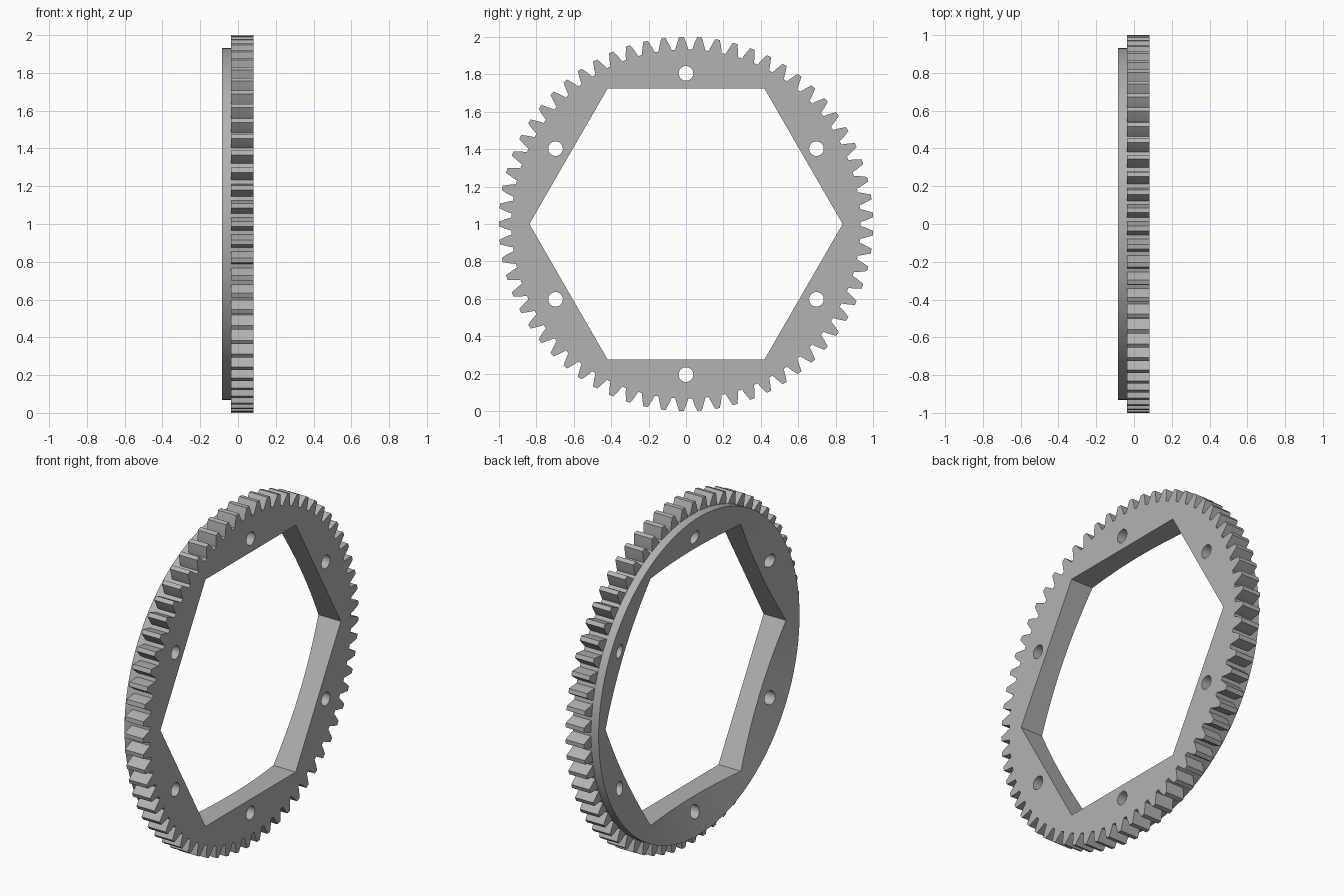
import bpy, bmesh
from math import pi, sin, cos, radians

cube = bpy.data.objects.get("Cube")
if cube:
    bpy.data.objects.remove(cube, do_unlink=True)

TEETH, TIP, ROOT, PITCH = 65, 1.0, 0.933, 0.97
X_BACK, X_GEAR, X_FRONT = -0.085, -0.036, 0.082

steel = bpy.data.materials.new("plain grey")
steel.use_nodes = True
grey = (0.45, 0.45, 0.45, 1)
steel.diffuse_color = grey
steel.node_tree.nodes["Principled BSDF"].inputs["Base Color"].default_value = grey


def polar(r, a):
    """Point in the y-z plane around the gear axis."""
    return (r * cos(a), 1 + r * sin(a))


def finish(bm, name):
    bmesh.ops.recalc_face_normals(bm, faces=bm.faces)
    mesh = bpy.data.meshes.new(name)
    bm.to_mesh(mesh)
    bm.free()
    mesh.materials.append(steel)
    obj = bpy.data.objects.new(name, mesh)
    bpy.context.collection.objects.link(obj)
    return obj


def prism(name, outline, x0, x1):
    """Extrude a y-z outline along x."""
    bm = bmesh.new()
    face = bm.faces.new([bm.verts.new((x0, y, z)) for y, z in outline])
    new = bmesh.ops.extrude_face_region(bm, geom=[face])["geom"]
    moved = [v for v in new if isinstance(v, bmesh.types.BMVert)]
    bmesh.ops.translate(bm, verts=moved, vec=(x1 - x0, 0, 0))
    return finish(bm, name)


def lathe(name, profile, steps):
    """Revolve a closed (radius, x) profile around the gear axis."""
    bm = bmesh.new()
    rings = []
    for i in range(steps):
        ring = []
        for r, x in profile:
            ring.append(bm.verts.new((x, *polar(r, 2 * pi * i / steps))))
        rings.append(ring)
    n = len(profile)
    for i in range(steps):
        a, b = rings[i], rings[(i + 1) % steps]
        for j in range(n):
            k = (j + 1) % n
            bm.faces.new((a[j], a[k], b[k], b[j]))
    return finish(bm, name)


def combine(target, other, operation):
    mod = target.modifiers.new(operation.title(), "BOOLEAN")
    mod.operation, mod.solver, mod.object = operation, "EXACT", other
    bpy.context.view_layer.objects.active = target
    bpy.ops.object.modifier_apply(modifier=mod.name)
    bpy.data.objects.remove(other, do_unlink=True)


# Toothed ring: half of a tooth flank, mirrored about each tooth centre
flank = [(ROOT, 0.0345), (PITCH - 0.018, 0.0295), (PITCH, 0.0235), (TIP, 0.0125)]
outline = []
for t in range(TEETH):
    centre = pi + 2 * pi * t / TEETH
    outline += [polar(r, centre - w / r) for r, w in flank]
    outline += [polar(r, centre + w / r) for r, w in reversed(flank)]
gear = prism("gear_ring", outline, X_GEAR, X_FRONT)

# Side flange with a dished face
flange = lathe("side_flange", [(0.932, 0), (0.932, X_BACK), (0.725, X_GEAR - 0.002),
                               (0.5, X_GEAR - 0.002), (0.5, 0)], 144)
combine(gear, flange, "UNION")

# Hexagonal opening
hexagon = [polar(0.837, radians(60 * i)) for i in range(6)]
combine(gear, prism("hex_cutter", hexagon, -0.3, 0.3), "DIFFERENCE")

# Six bolt holes
for i in range(6):
    cy, cz = polar(0.805, radians(30 + 60 * i))
    circle = [(cy + 0.039 * cos(2 * pi * k / 32), cz + 0.039 * sin(2 * pi * k / 32))
              for k in range(32)]
    combine(gear, prism("hole_cutter", circle, -0.3, 0.3), "DIFFERENCE")

bpy.ops.object.select_all(action="DESELECT")
gear.select_set(True)
bpy.context.view_layer.objects.active = gear
bpy.ops.object.shade_smooth_by_angle(angle=radians(10))
